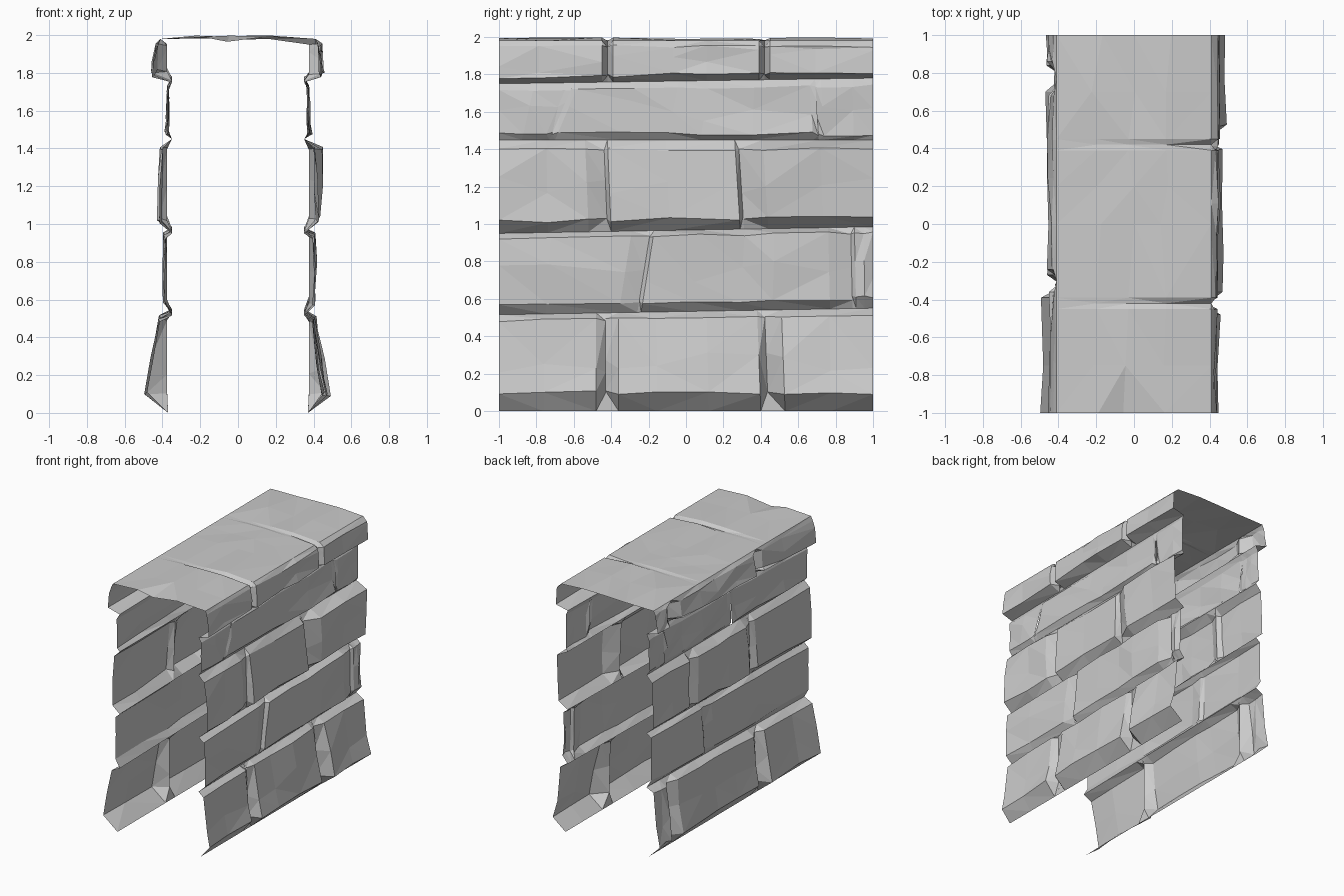
import bpy, bmesh, random

if "Cube" in bpy.data.objects:
    bpy.data.objects.remove(bpy.data.objects["Cube"])

random.seed(7)


def grid_object(name, rows, flip=False):
    """Faceted open sheet from rows of points."""
    bm = bmesh.new()
    vs = [[bm.verts.new(p) for p in row] for row in rows]
    for a, b in zip(vs, vs[1:]):
        for i in range(len(a) - 1):
            q = [a[i], a[i + 1], b[i + 1], b[i]]
            bm.faces.new(q[::-1] if flip else q)
    bmesh.ops.triangulate(bm, faces=bm.faces[:], quad_method='SHORT_EDGE')
    me = bpy.data.meshes.new(name)
    bm.to_mesh(me)
    bm.free()
    ob = bpy.data.objects.new(name, me)
    bpy.context.collection.objects.link(ob)
    return ob


def jit(a):
    return random.uniform(-a, a)


def stone(name, side, seams, left, right, lo, hi, d_lo, d_hi, seam_d, dip):
    """One block: raised face, bevels into the seams and the upright joints."""
    # columns: (y at bottom, y at top, is joint)
    cols = []
    lb, lt, lw = left
    rb, rt, rw = right
    n = max(2, round((rb - lb) / 0.3))
    if lw:
        cols.append((lb, lt, True))
    for i in range(n + 1):
        t = i / n
        if 0 < i < n:
            t += jit(0.25 / n)
        a, b = lb + lw, rb - rw
        c, d = lt + lw, rt - rw
        cols.append((a + (b - a) * t, c + (d - c) * t, False))
    if rw:
        cols.append((rb, rt, True))

    def seam_z(k, y):
        a, b = seams[k]
        return a + (b - a) * (y + 1) / 2

    rows = [[] for _ in range(5)]
    for yb, yt, joint in cols:
        z0, z1 = seam_z(0, yb), seam_z(1, yt)
        bl, bh = lo + jit(0.012), hi + jit(0.008)
        zs = [z0, z0 + bl, (z0 + z1) / 2 + jit(0.06), z1 - bh, z1]
        mid = (d_lo + d_hi) / 2 + jit(0.012)
        ds = [seam_d[0], d_lo + jit(0.01), mid, d_hi + jit(0.008), seam_d[1]]
        if joint:
            ds = [min(d, 0.375) for d in ds[:4]] + [seam_d[1]]
            zs[4] -= dip
        for row, z, d in zip(rows, zs, ds):
            t = (z - z0) / (z1 - z0)
            row.append((side * d, yb + (yt - yb) * t, z))
    return grid_object(name, rows, side < 0)


# seam heights at the front and back ends
SEAMS = [(0, 0), (0.515, 0.55), (0.95, 0.985), (1.45, 1.45), (1.75, 1.78), (1.98, 1.98)]
LO = [0.10, 0.055, 0.06, 0.03, 0.035]
HI = [0.035, 0.03, 0.05, 0.04, 0.03]

# joints: (y bottom, y top, bevel before, bevel after); depths: (low, high) per block
RIGHT = [
    ([(-.43, -.43, .05, .07), (.44, .42, .04, .09)], [(.45, .40), (.47, .40), (.485, .41)]),
    ([(-.26, -.19, .10, .02), (.89, .88, .12, .02)], [(.40, .40), (.405, .41), (.40, .39)]),
    ([(-.42, -.44, .10, .02), (.31, .28, .02, .13)], [(.42, .40), (.42, .40), (.435, .445)]),
    ([(-.73, -.60, .03, .03), (.71, .69, .03, .03)], [(.38, .37), (.385, .37), (.375, .37)]),
    ([(-.42, -.42, .03, .03), (.42, .42, .03, .03)], [(.445, .42), (.45, .44), (.45, .44)]),
]
LEFT = [
    ([(-.33, -.33, .06, .06), (.78, .78, .08, .06)], [(.49, .42), (.46, .41), (.46, .42)]),
    ([(.30, .33, .10, .03)], [(.39, .39), (.40, .39)]),
    ([(-.28, -.26, .04, .08), (.52, .50, .08, .03)], [(.41, .40), (.42, .41), (.42, .40)]),
    ([(-.05, -.02, .05, .03), (.80, .82, .03, .05)], [(.38, .37), (.375, .37), (.38, .37)]),
    ([(-.30, -.30, .06, .06), (.77, .77, .09, .09)], [(.45, .425), (.46, .43), (.46, .43)]),
]

# side walls, block by block
for label, side, courses in (("right", 1, RIGHT), ("left", -1, LEFT)):
    for c, (joints, depths) in enumerate(courses):
        ends = [(-1, -1, 0, 0)] + joints + [(1, 1, 0, 0)]
        seam_d = (0.37 if c == 0 else 0.35, 0.41 if c == 4 else 0.35)
        dip = 0.035 if c == 4 and side > 0 else 0
        for k, (d_lo, d_hi) in enumerate(depths):
            a, b = ends[k], ends[k + 1]
            stone(f"{label}_course_{c + 1}_block_{k + 1}", side, (SEAMS[c], SEAMS[c + 1]),
                  (a[0], a[1], a[3]), (b[0], b[1], b[2]),
                  LO[c], HI[c], d_lo, d_hi, seam_d, dip)

# capping slab with two notches running in from the right edge
xs = [-0.41, -0.2, -0.03, 0.17, 0.41]
ys = [-1, -0.75, -0.45, -0.42, -0.39, 0, 0.2, 0.39, 0.42, 0.45, 0.7, 1]
top = []
for y in ys:
    row = []
    for i, x in enumerate(xs):
        edge = i in (0, 4)
        z = 1.98 if edge else 1.99 + jit(0.008)
        if abs(abs(y) - 0.42) < 0.01:
            z -= (0, 0.005, 0.008, 0.015, 0.035)[i]
        if y == -1 and i == 2:
            z = 1.965
        inner = 0 if edge or abs(abs(y) - 0.42) < 0.05 else jit(0.04)
        row.append((x + inner, y, z))
    top.append(row)
grid_object("capping_slab", top)
